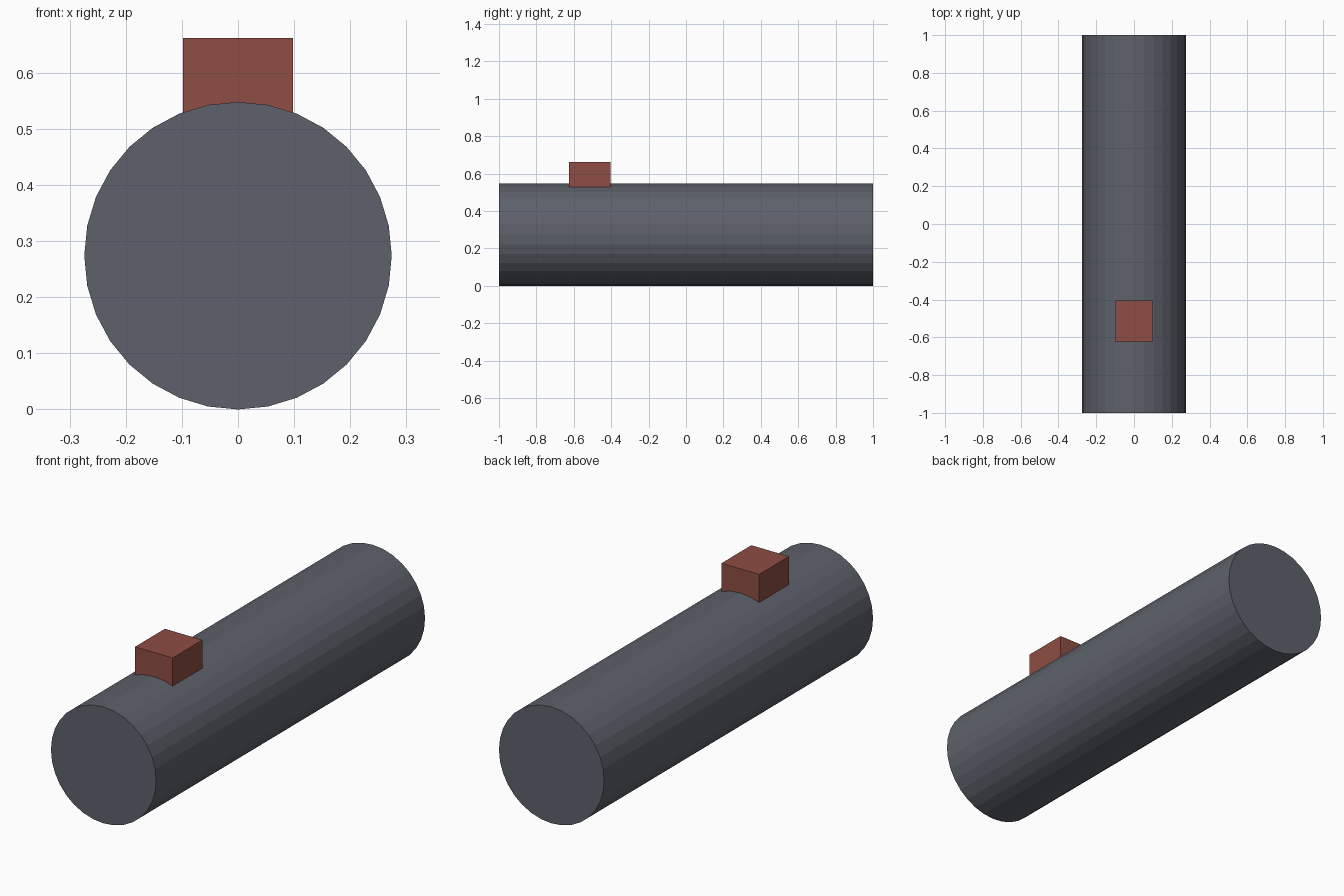
import bpy
import math

if "Cube" in bpy.data.objects:
    bpy.data.objects.remove(bpy.data.objects["Cube"])


def paint(obj, name, color):
    mat = bpy.data.materials.new(name)
    mat.diffuse_color = (*color, 1)
    mat.use_nodes = True
    mat.node_tree.nodes["Principled BSDF"].inputs["Base Color"].default_value = mat.diffuse_color
    obj.data.materials.append(mat)


RADIUS = 0.274

# Long barrel lying along y, resting on the ground
bpy.ops.mesh.primitive_cylinder_add(vertices=32, radius=RADIUS, depth=2,
                                    location=(0, 0, RADIUS),
                                    rotation=(math.pi / 2, 0, 0))
barrel = bpy.context.object
barrel.name = "barrel"
paint(barrel, "dark_grey", (0.11, 0.12, 0.145))

# Small block sunk into the top of the barrel
y0, y1, z0, z1 = -0.626, -0.404, 0.46, 0.662
bpy.ops.mesh.primitive_cube_add(size=1, location=(0, (y0 + y1) / 2, (z0 + z1) / 2))
block = bpy.context.object
block.name = "top_block"
block.scale = (0.196, y1 - y0, z1 - z0)
bpy.ops.object.transform_apply(location=False, rotation=False, scale=True)
paint(block, "dull_red", (0.27, 0.075, 0.057))
